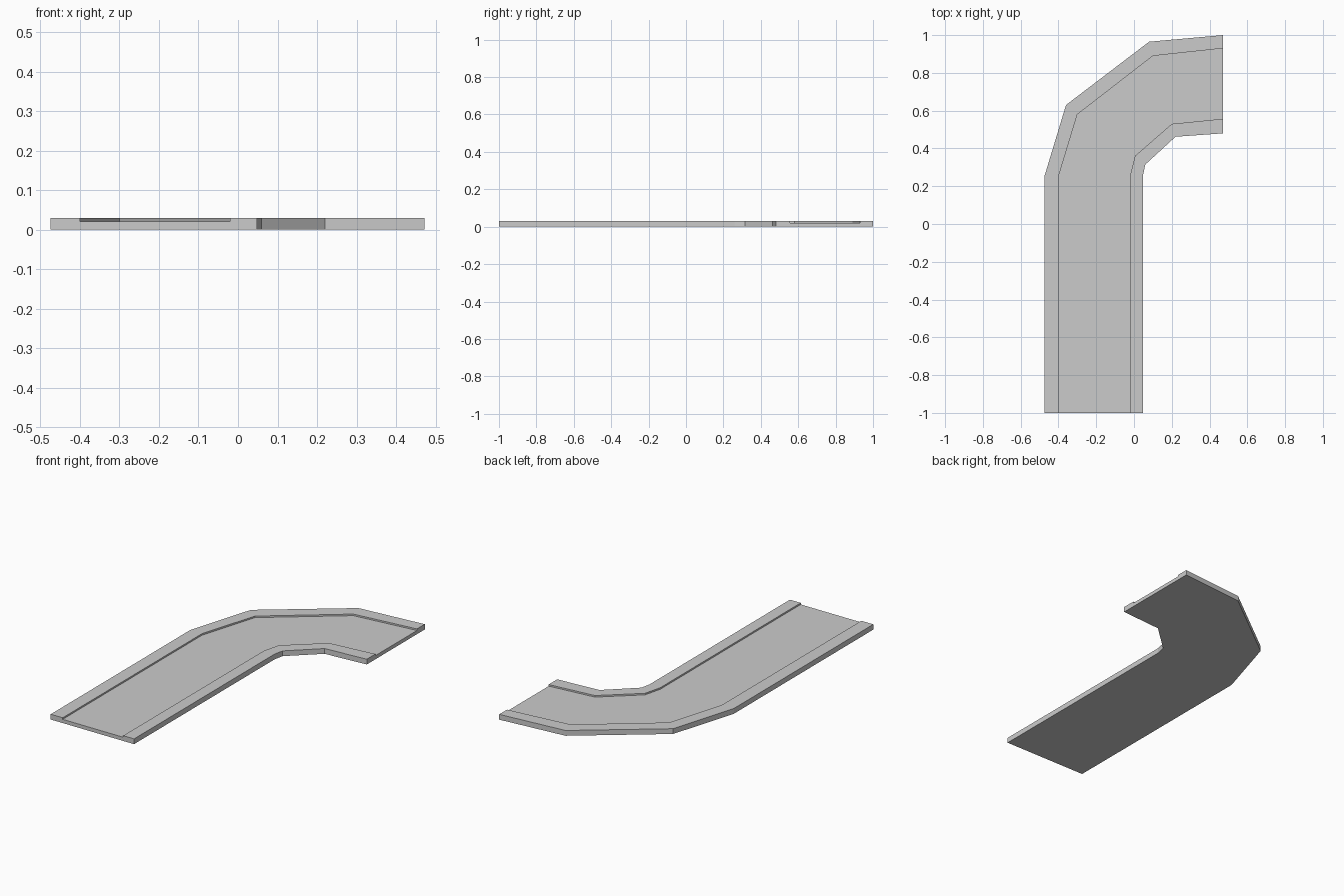
import bpy, bmesh

if "Cube" in bpy.data.objects:
    bpy.data.objects.remove(bpy.data.objects["Cube"])

ROAD_Z, KERB_Z = 0.021, 0.03

# Plan-view stations along the bend: outer edge, outer kerb, inner kerb, inner edge
stations = [
    ((-0.475, -1.0), (-0.40, -1.0), (-0.02, -1.0), (0.048, -1.0)),
    ((-0.475, 0.25), (-0.40, 0.25), (-0.02, 0.26), (0.048, 0.26)),
    ((-0.36, 0.63), (-0.30, 0.58), (0.005, 0.36), (0.06, 0.315)),
    ((0.08, 0.965), (0.10, 0.89), (0.20, 0.53), (0.22, 0.462)),
    ((0.472, 1.0), (0.472, 0.93), (0.472, 0.557), (0.472, 0.48)),
]


def section(bm, station):
    """Kerbed road cross-section as a ring of vertices."""
    a, b, c, d = station
    ring = [(a, 0), (a, KERB_Z), (b, KERB_Z), (b, ROAD_Z),
            (c, ROAD_Z), (c, KERB_Z), (d, KERB_Z), (d, 0)]
    return [bm.verts.new((x, y, z)) for (x, y), z in ring]


# Loft the cross-section along the bend and cap both ends
bm = bmesh.new()
rings = [section(bm, s) for s in stations]
for r0, r1 in zip(rings, rings[1:]):
    for i in range(len(r0)):
        j = (i + 1) % len(r0)
        bm.faces.new((r0[i], r0[j], r1[j], r1[i]))
bm.faces.new(rings[0])
bm.faces.new(rings[-1])
bmesh.ops.recalc_face_normals(bm, faces=bm.faces)

mesh = bpy.data.meshes.new("curved_road")
bm.to_mesh(mesh)
bm.free()
road = bpy.data.objects.new("curved_road", mesh)
bpy.context.collection.objects.link(road)
